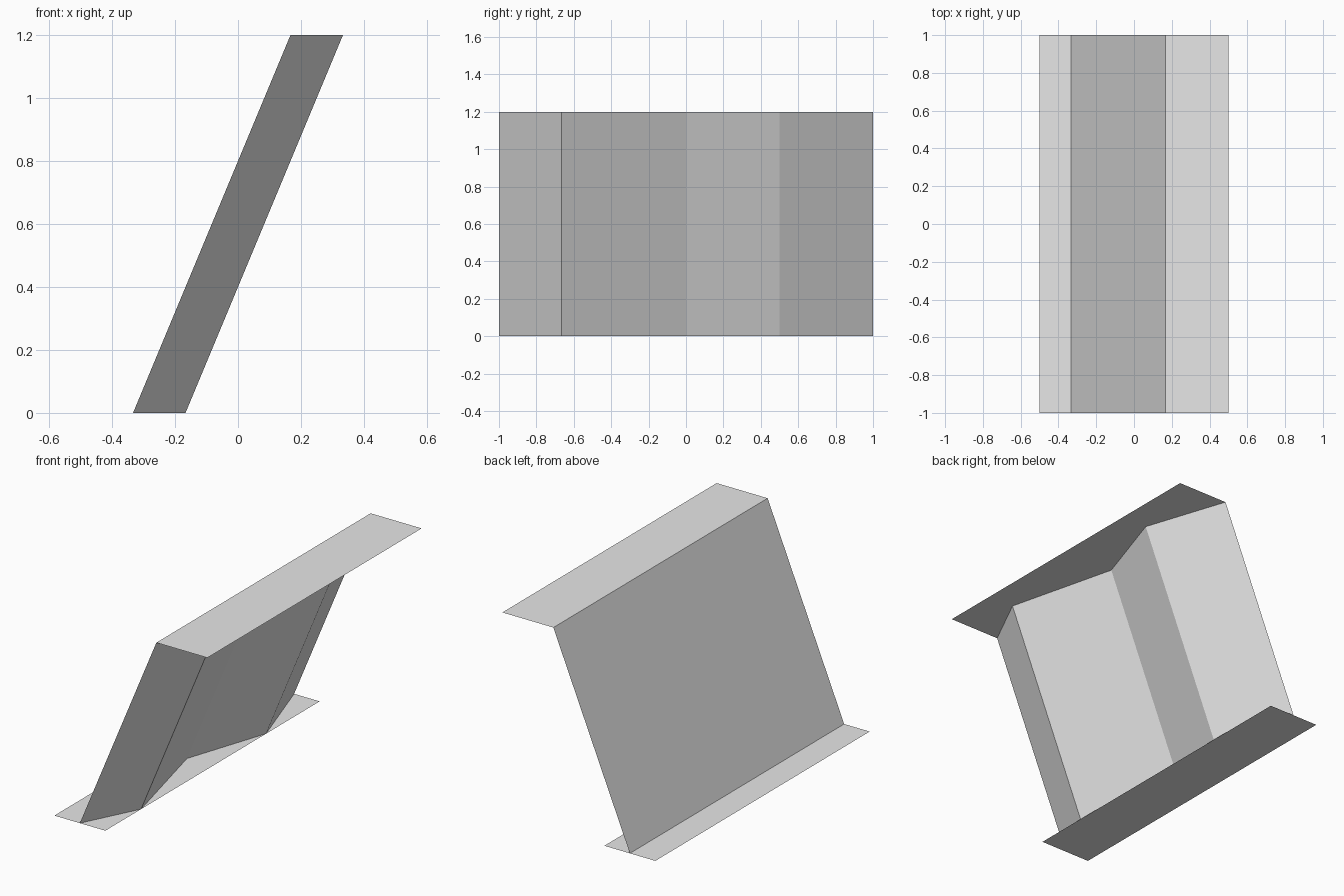
import bpy
import bmesh

cube = bpy.data.objects.get("Cube")
if cube:
    bpy.data.objects.remove(cube, do_unlink=True)

HEIGHT = 1.2          # overall height
LEAN = 0.5            # sideways shift of the wall from bottom to top
BACK = -1 / 3         # x of the flat panel at the ground
FOLD = 1 / 6          # depth of each fold

grey = bpy.data.materials.new("light_grey")
grey.use_nodes = True
grey.diffuse_color = (0.8, 0.8, 0.8, 1)
grey.node_tree.nodes["Principled BSDF"].inputs["Base Color"].default_value = (0.8, 0.8, 0.8, 1)


def sheet(name, path, shift, flip=False):
    """Sweep an open path of points along a shift vector into a thin sheet."""
    bm = bmesh.new()
    low = [bm.verts.new(p) for p in path]
    high = [bm.verts.new([a + b for a, b in zip(p, shift)]) for p in path]
    for i in range(len(path) - 1):
        bm.faces.new((low[i], low[i + 1], high[i + 1], high[i]))
    if flip:
        bmesh.ops.reverse_faces(bm, faces=bm.faces[:])
    mesh = bpy.data.meshes.new(name)
    bm.to_mesh(mesh)
    bm.free()
    mesh.materials.append(grey)
    obj = bpy.data.objects.new(name, mesh)
    bpy.context.collection.objects.link(obj)
    return obj


rise = (LEAN, 0, HEIGHT)

# Leaning wall: flat panel on one side, folded panel on the other
sheet("flat_panel", [(BACK, -1, 0), (BACK, 1, 0)], rise, flip=True)
folds = [(0, -1), (FOLD, -2 / 3), (0, 0), (FOLD, 0.5), (0, 1)]
sheet("folded_panel", [(BACK + d, y, 0) for d, y in folds], rise)

# Flat flanges at the foot and the top
for name, x, z in (("bottom_flange", -0.5, 0), ("top_flange", FOLD, HEIGHT)):
    sheet(name, [(x, -1, z), (x + 2 * FOLD, -1, z)], (0, 2, 0))
